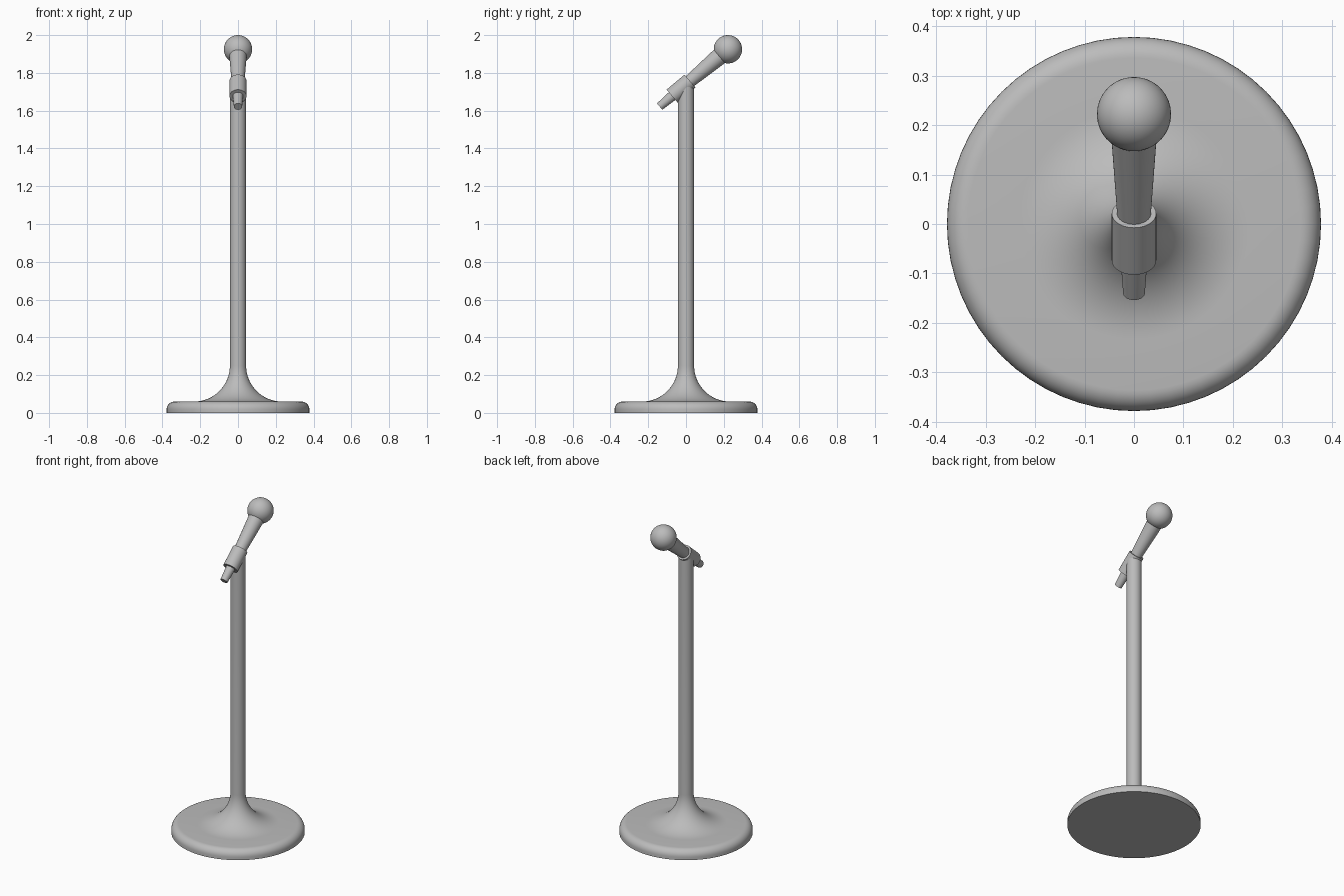
import bpy, bmesh, math
from mathutils import Matrix, Vector

if "Cube" in bpy.data.objects:
    bpy.data.objects.remove(bpy.data.objects["Cube"], do_unlink=True)

grey = bpy.data.materials.new("plain grey")
grey.use_nodes = True
COLOUR = (0.5, 0.5, 0.5, 1)
grey.diffuse_color = COLOUR
grey.node_tree.nodes["Principled BSDF"].inputs["Base Color"].default_value = COLOUR


def finish(name, bm):
    """Turn a bmesh into a smooth-shaded grey object."""
    bmesh.ops.recalc_face_normals(bm, faces=bm.faces)
    mesh = bpy.data.meshes.new(name)
    bm.to_mesh(mesh)
    bm.free()
    mesh.materials.append(grey)
    obj = bpy.data.objects.new(name, mesh)
    bpy.context.collection.objects.link(obj)
    bpy.ops.object.select_all(action="DESELECT")
    obj.select_set(True)
    bpy.context.view_layer.objects.active = obj
    bpy.ops.object.shade_smooth_by_angle(angle=math.radians(35))
    return obj


def lathe(name, profile, matrix=Matrix(), steps=64):
    """Spin a (radius, height) profile around the local z axis."""
    bm = bmesh.new()
    verts = [bm.verts.new((r, 0, z)) for r, z in profile]
    edges = [bm.edges.new(pair) for pair in zip(verts, verts[1:])]
    bmesh.ops.spin(bm, geom=verts + edges, cent=(0, 0, 0), axis=(0, 0, 1),
                   angle=math.tau, steps=steps)
    bmesh.ops.remove_doubles(bm, verts=bm.verts, dist=1e-5)
    bm.transform(matrix)
    return finish(name, bm)


def arc(cx, cz, radius, start, end, count):
    """Points on a circular arc, angles in degrees."""
    angles = [math.radians(start + (end - start) * i / count) for i in range(count + 1)]
    return [(cx + radius * math.cos(a), cz + radius * math.sin(a)) for a in angles]


# Stand: rounded disc base flowing through a flare into the pole
POLE_R, POLE_TOP, BASE_R, BASE_H = 0.043, 1.73, 0.378, 0.06
EDGE, FLARE = 0.042, 0.19
stand = [(0, 0), (BASE_R, 0)]
stand += arc(BASE_R - EDGE, BASE_H - EDGE, EDGE, 0, 90, 8)
stand += arc(POLE_R + FLARE, BASE_H + FLARE, FLARE, 270, 180, 16)
stand += [(POLE_R, POLE_TOP), (0, POLE_TOP)]
lathe("stand_base_and_pole", stand)

# Tilted frame: origin at the head, local z along the handle towards the head
tilt = Matrix.Translation(Vector((0, 0.222, 1.925))) @ Matrix.Rotation(math.radians(-50), 4, "X")

# Tapered handle and the clip that holds it
lathe("handle", [(0, -0.472), (0.022, -0.472), (0.047, -0.04), (0, -0.04)], tilt, 48)
lathe("clip", [(0, -0.386), (0.045, -0.386), (0.045, -0.262), (0, -0.262)], tilt, 48)

# Ball head
bm = bmesh.new()
bmesh.ops.create_uvsphere(bm, u_segments=48, v_segments=24, radius=0.075, matrix=tilt)
finish("ball_head", bm)
